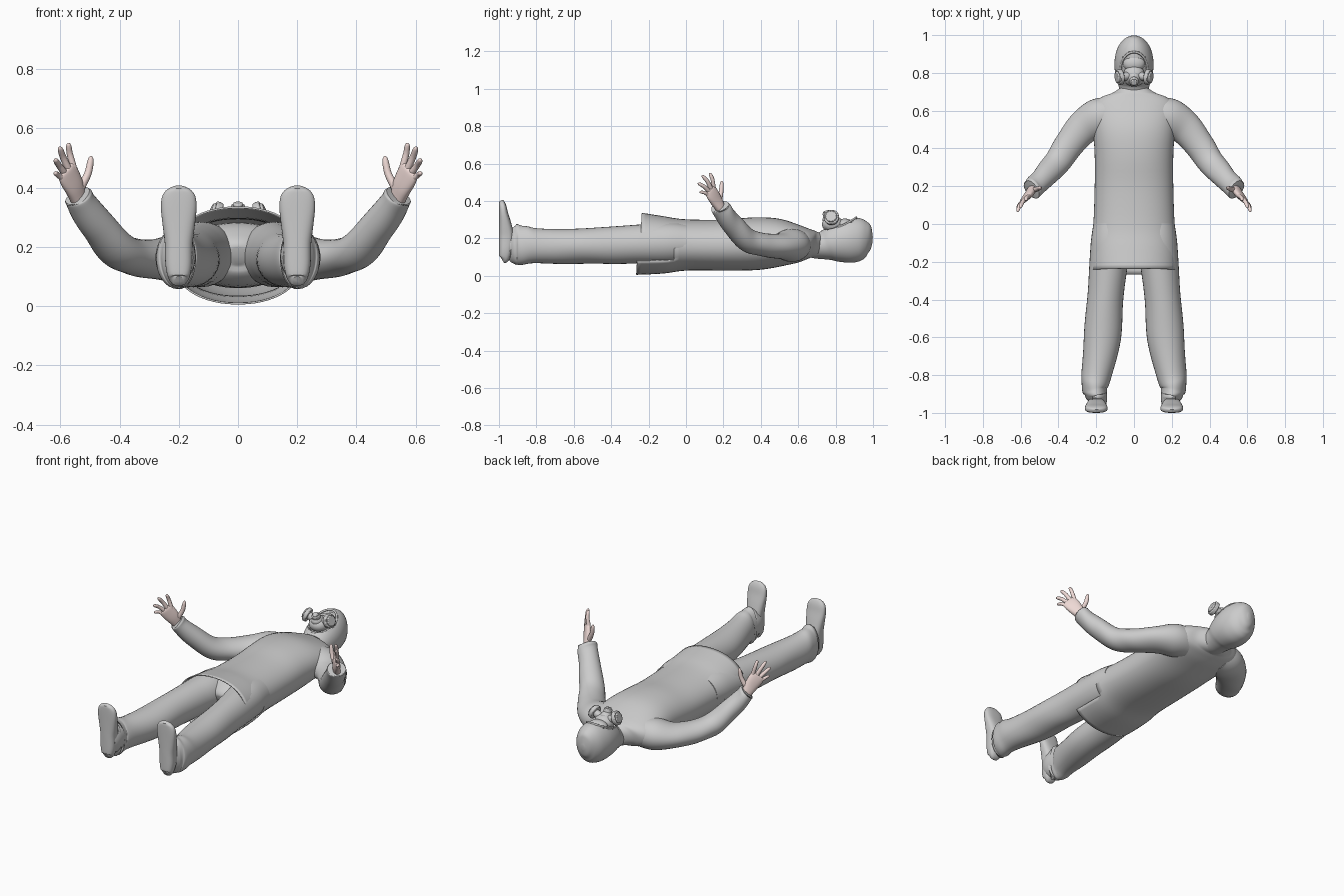
import bpy, bmesh, math
from mathutils import Vector

if "Cube" in bpy.data.objects:
    bpy.data.objects.remove(bpy.data.objects["Cube"])

skin = bpy.data.materials.new("skin")
skin.diffuse_color = (0.86, 0.70, 0.67, 1)
skin.use_nodes = True
skin.node_tree.nodes["Principled BSDF"].inputs["Base Color"].default_value = skin.diffuse_color


def finish(ob, mirror=False, mat=None, angle=50):
    bpy.ops.object.select_all(action='DESELECT')
    ob.select_set(True)
    bpy.context.view_layer.objects.active = ob
    bpy.ops.object.shade_smooth_by_angle(angle=math.radians(angle))
    if mat:
        ob.data.materials.append(mat)
    if mirror:
        m = ob.modifiers.new("mirror", 'MIRROR')
        m.use_mirror_merge = False
    return ob


def spline(keys, steps):
    """Catmull-Rom through tuples of numbers."""
    out = []
    n = len(keys)
    for i in range(n - 1):
        p0, p1, p2, p3 = keys[max(i - 1, 0)], keys[i], keys[i + 1], keys[min(i + 2, n - 1)]
        for s in range(steps):
            t = s / steps
            out.append([0.5 * (2 * b + (c - a) * t + (2 * a - 5 * b + 4 * c - d) * t * t
                               + (3 * b - a - 3 * c + d) * t ** 3)
                        for a, b, c, d in zip(p0, p1, p2, p3)])
    out.append(list(keys[-1]))
    return out


def loft(name, keys, ref=(0, 0, 1), power=2, segs=32, steps=4, caps=(True, True),
         fold=0, mirror=False, mat=None, shape=None, solid=0):
    """Skin of rings; each key is (x, y, z, half width, half height along ref)."""
    rings = spline(keys, steps)
    ref = Vector(ref)
    bm = bmesh.new()
    rows = []
    for i, (x, y, z, a, b) in enumerate(rings):
        t = Vector(rings[min(i + 1, len(rings) - 1)][:3]) - Vector(rings[max(i - 1, 0)][:3])
        t.normalize()
        v = (ref - t * ref.dot(t)).normalized()
        u = t.cross(v)
        s = i / (len(rings) - 1)
        row = []
        for k in range(segs):
            th = 2 * math.pi * k / segs
            c, d = math.cos(th), math.sin(th)
            r = 1 + fold * s * math.sin(26 * s + 2.5 * math.sin(th + 5 * s))
            pu = math.copysign(abs(c) ** (2 / power), c) * max(a, .001) * r
            pv = math.copysign(abs(d) ** (2 / power), d) * max(b, .001) * r
            row.append(bm.verts.new(Vector((x, y, z)) + u * pu + v * pv))
        rows.append(row)
    for r0, r1 in zip(rows, rows[1:]):
        for k in range(segs):
            j = (k + 1) % segs
            bm.faces.new((r0[k], r0[j], r1[j], r1[k]))
    if caps[0]:
        bm.faces.new(rows[0][::-1])
    if caps[1]:
        bm.faces.new(rows[-1])
    if shape:
        shape(bm)
    bmesh.ops.recalc_face_normals(bm, faces=bm.faces)
    me = bpy.data.meshes.new(name)
    bm.to_mesh(me)
    bm.free()
    ob = bpy.data.objects.new(name, me)
    bpy.context.collection.objects.link(ob)
    if solid:
        m = ob.modifiers.new("thickness", 'SOLIDIFY')
        m.thickness = solid
    return finish(ob, mirror, mat)


def body(rows):
    """Rows of (y, half width, low z, high z) turned into ring keys."""
    return [(0, y, (lo + hi) / 2, w, (hi - lo) / 2) for y, w, lo, hi in rows]


def disc(name, loc, axis, radius, depth, mirror=False):
    bpy.ops.mesh.primitive_cylinder_add(vertices=32, radius=radius, depth=depth)
    ob = bpy.context.object
    ob.name = name
    ob.data.transform(Vector(axis).to_track_quat('Z', 'Y').to_matrix().to_4x4())
    for v in ob.data.vertices:
        v.co += Vector(loc)
    m = ob.modifiers.new("bevel", 'BEVEL')
    m.width, m.segments = 0.005, 2
    m.limit_method = 'ANGLE'
    return finish(ob, mirror)


def ball(name, loc, scale):
    bpy.ops.mesh.primitive_uv_sphere_add(segments=32, ring_count=16, radius=1)
    ob = bpy.context.object
    ob.name = name
    for v in ob.data.vertices:
        v.co = Vector([c * s + l for c, s, l in zip(v.co, scale, loc)])
    return finish(ob)


# Tunic with open hem and side slits
def slits(bm):
    gone = [f for f in bm.faces if f.calc_center_median().y < -0.07
            and 0.085 < f.calc_center_median().z < 0.215]
    bmesh.ops.delete(bm, geom=gone, context='FACES')
    for v in bm.verts:
        if v.co.y < -0.2 and v.co.z < 0.15:
            v.co.y -= 0.012


loft("tunic", body([(-.245, .23, .005, .337), (-.12, .228, .012, .318), (0, .215, .028, .302),
                    (.2, .208, .028, .30), (.36, .208, .03, .312), (.48, .215, .045, .308),
                    (.58, .222, .065, .28), (.64, .21, .085, .258), (.67, .175, .095, .245),
                    (.69, .12, .097, .237), (.715, .08, .1, .228)]),
     power=2.15, segs=56, caps=(False, True), shape=slits, solid=.006)

# Sleeves
loft("sleeve", [(.12, .58, .165, .09, .085), (.19, .56, .163, .103, .088), (.275, .505, .158, .09, .068),
                (.35, .41, .166, .077, .062), (.41, .325, .195, .07, .062), (.475, .25, .272, .062, .056),
                (.525, .198, .345, .057, .048), (.54, .184, .368, .054, .045), (.537, .187, .363, .042, .036)],
     fold=.05, steps=6, mirror=True)

# Trousers
loft("pelvis", body([(.05, .19, .06, .28), (-.08, .19, .07, .28), (-.15, .1, .11, .24), (-.17, .03, .14, .2)]))
loft("trouser_leg", [(.115, 0, .175, .1, .1), (.12, -.1, .175, .108, .11), (.138, -.24, .17, .1, .104),
                     (.152, -.4, .163, .096, .099), (.168, -.6, .158, .098, .094), (.197, -.79, .16, .08, .094),
                     (.207, -.86, .163, .071, .101), (.203, -.892, .165, .062, .108),
                     (.2, -.908, .165, .056, .106), (.198, -.895, .166, .046, .09)],
     fold=.035, steps=6, mirror=True)
loft("trouser_heel_tail", [(.2, -.87, .085, .035, .02), (.2, -.9, .072, .02, .014), (.2, -.912, .06, .003, .003)],
     mirror=True, segs=12)

# Shoes, soles facing forwards
loft("ankle", [(.193, -.86, .168, .046, .07), (.193, -.93, .168, .05, .078), (.197, -.965, .165, .045, .075)],
     mirror=True)
loft("shoe", [(.2, -1 + h, z, w, h) for z, w, h in
              [(.084, .018, .018), (.095, .035, .028), (.14, .045, .036), (.21, .047, .04), (.27, .054, .034),
               (.33, .06, .025), (.37, .056, .02), (.392, .04, .015), (.402, .016, .01)]],
     ref=(0, 1, 0), power=2.7, mirror=True)

# Hands
across = (-.61, .51, .61)
loft("palm", [(.525, .2, .335, .022, .028), (.54, .183, .365, .022, .03), (.552, .163, .40, .021, .038),
              (.568, .143, .434, .018, .043), (.579, .128, .458, .013, .041), (.582, .124, .464, .005, .034)],
     ref=across, power=2.3, segs=24, mirror=True, mat=skin)
fingers = {"index_finger": ((.556, .147, .47), (.572, .125, .55), .0105),
           "middle_finger": ((.57, .136, .458), (.602, .085, .537), .011),
           "ring_finger": ((.584, .125, .447), (.617, .063, .495), .0105),
           "little_finger": ((.594, .116, .432), (.617, .072, .448), .009),
           "thumb": ((.535, .178, .395), (.496, .192, .507), .0125)}
for name, (p, q, r) in fingers.items():
    p, q = Vector(p), Vector(q)
    bow = Vector((.004, .006, .004)) if name != "thumb" else Vector((-.008, .002, -.006))
    keys = [(f, k) for f, k in ((-.15, 1.1), (.1, 1.1), (.5, 1), (.8, .9), (.94, .65), (1, .15))]
    loft(name, [(*(p.lerp(q, f) + bow * math.sin(math.pi * max(f, 0))), r * k, r * k) for f, k in keys],
         ref=across if name != "thumb" else (0, 1, 0), segs=14, steps=3, mirror=True, mat=skin)

# Hood with a recessed face opening
head_rows = [(.66, .1, .1, .235), (.70, .08, .092, .23), (.74, .083, .086, .243), (.78, .096, .076, .272),
             (.83, .103, .07, .298), (.88, .101, .07, .312), (.93, .088, .082, .31), (.965, .066, .104, .29),
             (.988, .038, .136, .255), (.998, .01, .18, .21)]


def recess(bm):
    for v in bm.verts:
        if v.co.z > .2 and (v.co.x / .07) ** 2 + ((v.co.y - .82) / .088) ** 2 < 1:
            v.co.z -= .014


loft("hood", body(head_rows), segs=56, steps=6, shape=recess)


def hood_top(x, y):
    for (y0, w0, l0, h0), (y1, w1, l1, h1) in zip(head_rows, head_rows[1:]):
        if y0 <= y <= y1:
            t = (y - y0) / (y1 - y0)
            w, lo, hi = w0 + (w1 - w0) * t, l0 + (l1 - l0) * t, h0 + (h1 - h0) * t
            return (lo + hi) / 2 + (hi - lo) / 2 * math.sqrt(max(0, 1 - (x / w) ** 2))


# Hood rim around the face
rim = bpy.data.curves.new("hood_rim", 'CURVE')
rim.dimensions = '3D'
rim.bevel_depth, rim.bevel_resolution = .006, 3
sp = rim.splines.new('POLY')
sp.points.add(39)
sp.use_cyclic_u = True
for i, pt in enumerate(sp.points):
    a = 2 * math.pi * i / 40
    x, y = .071 * math.cos(a), .82 + .09 * math.sin(a)
    pt.co = (x, y, hood_top(x, y), 1)
bpy.context.collection.objects.link(bpy.data.objects.new("hood_rim", rim))

# Breathing mask
ball("visor", (0, .85, .272), (.058, .045, .034))
ball("mask_shell", (0, .785, .275), (.058, .058, .045))
ball("mask_snout", (0, .77, .30), (.034, .04, .032))
disc("mask_valve", (0, .758, .322), (0, -.35, .9), .024, .04)
disc("mask_valve_cap", (0, .75, .342), (0, -.35, .9), .017, .014)
out = Vector((.9, -.12, .35)).normalized()
mid = Vector((.074, .778, .312))
disc("filter_stem", mid - out * .025, out, .022, .05, True)
disc("filter", mid, out, .041, .024, True)
disc("filter_cap", mid + out * .014, out, .031, .014, True)
